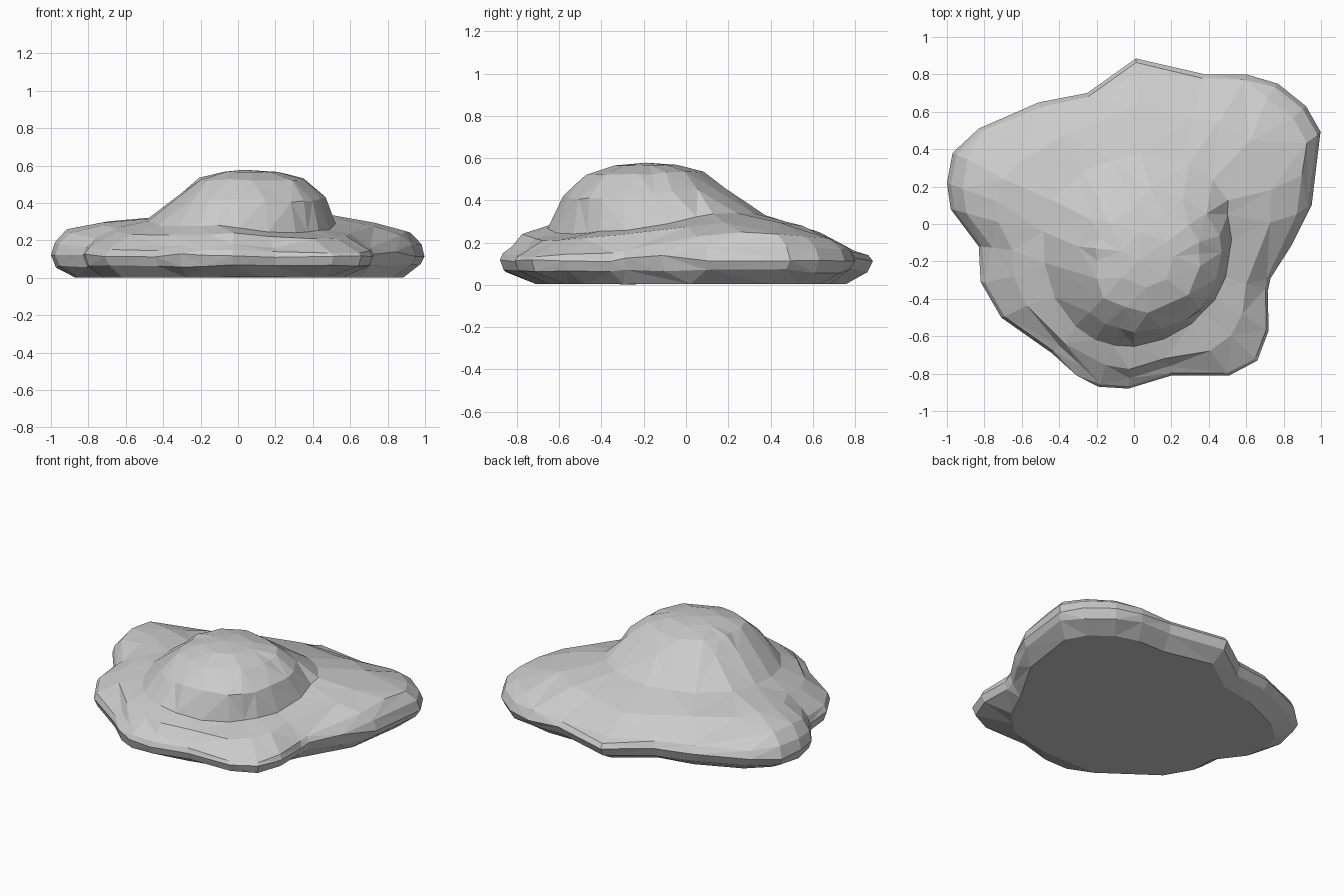
import bpy, bmesh, random
from math import atan2, degrees, cos, sin
from mathutils import Vector

if "Cube" in bpy.data.objects:
    bpy.data.objects.remove(bpy.data.objects["Cube"])

random.seed(4)
C = Vector((0.06, -0.19))          # centre of the dome
TOP = 0.578

# Footprint of the boulder: x, y, shoulder height (clockwise from the back)
outline = [
    (.01, .885, .16), (.38, .80, .19), (.60, .80, .20), (.77, .75, .22), (.92, .63, .23),
    (1.0, .49, .24), (.97, .30, .25), (.95, .10, .23), (.85, -.10, .21), (.73, -.29, .19),
    (.715, -.36, .18), (.72, -.57, .17), (.66, -.73, .15), (.51, -.81, .15), (.20, -.81, .16),
    (-.03, -.88, .18), (-.19, -.87, .18), (-.31, -.81, .17), (-.44, -.69, .17),
    (-.71, -.50, .18), (-.82, -.31, .19), (-.83, -.12, .21), (-.98, .08, .24),
    (-1.0, .22, .26), (-.97, .38, .26), (-.83, .51, .22), (-.51, .65, .20), (-.25, .70, .19)]

# Foot of the dome: angle, radius, height, steepness
foot = [
    (-180, .53, .29, .1), (-150, .54, .26, .3), (-125, .52, .26, .4), (-100, .48, .27, .5),
    (-70, .43, .24, .8), (-45, .42, .24, 1), (0, .44, .27, .9), (30, .51, .32, .5),
    (60, .54, .33, .1), (90, .56, .32, 0), (120, .58, .32, 0), (150, .57, .31, 0),
    (180, .53, .29, .1)]


def lerp(a, b, t):
    return a + (b - a) * t


def foot_at(angle):
    for a, b in zip(foot, foot[1:]):
        if a[0] <= angle <= b[0]:
            t = (angle - a[0]) / (b[0] - a[0])
            return [lerp(p, q, t) for p, q in zip(a[1:], b[1:])]


def column(x, y, shoulder):
    """Points from the underside up to the dome, and the steepness there."""
    out = Vector((x, y)) - C
    ang = atan2(out.y, out.x)
    r, fz, steep = foot_at(degrees(ang))
    base = Vector((cos(ang), sin(ang))) * r
    # the underside is cut off straight at the front and below the front right lobe
    under = min(.88, (1.04 - C.x + C.y) / max(out.x - out.y, .01),
                (.71 + C.y) / max(-out.y, .01))
    pts = [(out * under, .003), (out * .975, .065 + random.uniform(-.01, .01)),
           (out, .12 + random.uniform(-.01, .01)),
           (out * .98, lerp(.12, shoulder, .5)), (out * .92, shoulder),
           (lerp(out, base, .5), lerp(shoulder, fz, .5) + .012), (base, fz)]
    for f, soft, hard in ((.5, .70, .93), (.83, .48, .68), (.96, .25, .36)):
        pts.append((base * lerp(soft, hard, steep), lerp(fz, TOP, f)))
    result = []
    for i, (p, z) in enumerate(pts):
        j = .009 if 4 < i < 9 else 0
        result.append((C.x + p.x + random.uniform(-j, j), C.y + p.y + random.uniform(-j, j),
                       z + random.uniform(-j, j) * .6))
    return result, steep


# Boulder skin
bm = bmesh.new()
cols, soft_verts = [], []
for o in outline:
    pts, steep = column(*o)
    col = [bm.verts.new(p) for p in pts]
    cols.append(col)
    if steep < .5:
        soft_verts += col[6:8]
peak = bm.verts.new((C.x - .03, C.y, TOP))
n = len(cols)
for i in range(n):
    a, b = cols[i], cols[(i + 1) % n]
    for k in range(len(a) - 1):
        bm.faces.new((a[k], a[k + 1], b[k + 1], b[k]))
    bm.faces.new((a[-1], peak, b[-1]))
bm.faces.new([c[0] for c in cols])
# Let the back and left of the dome run out into the ledge
bmesh.ops.smooth_vert(bm, verts=soft_verts, factor=.5,
                      use_axis_x=True, use_axis_y=True, use_axis_z=True)
bmesh.ops.triangulate(bm, faces=bm.faces[:])
bmesh.ops.recalc_face_normals(bm, faces=bm.faces[:])
mesh = bpy.data.meshes.new("boulder")
bm.to_mesh(mesh)
bm.free()
rock = bpy.data.objects.new("boulder", mesh)
bpy.context.collection.objects.link(rock)

# Irregular low-poly facets
dec = rock.modifiers.new("facets", 'DECIMATE')
dec.ratio = .7
